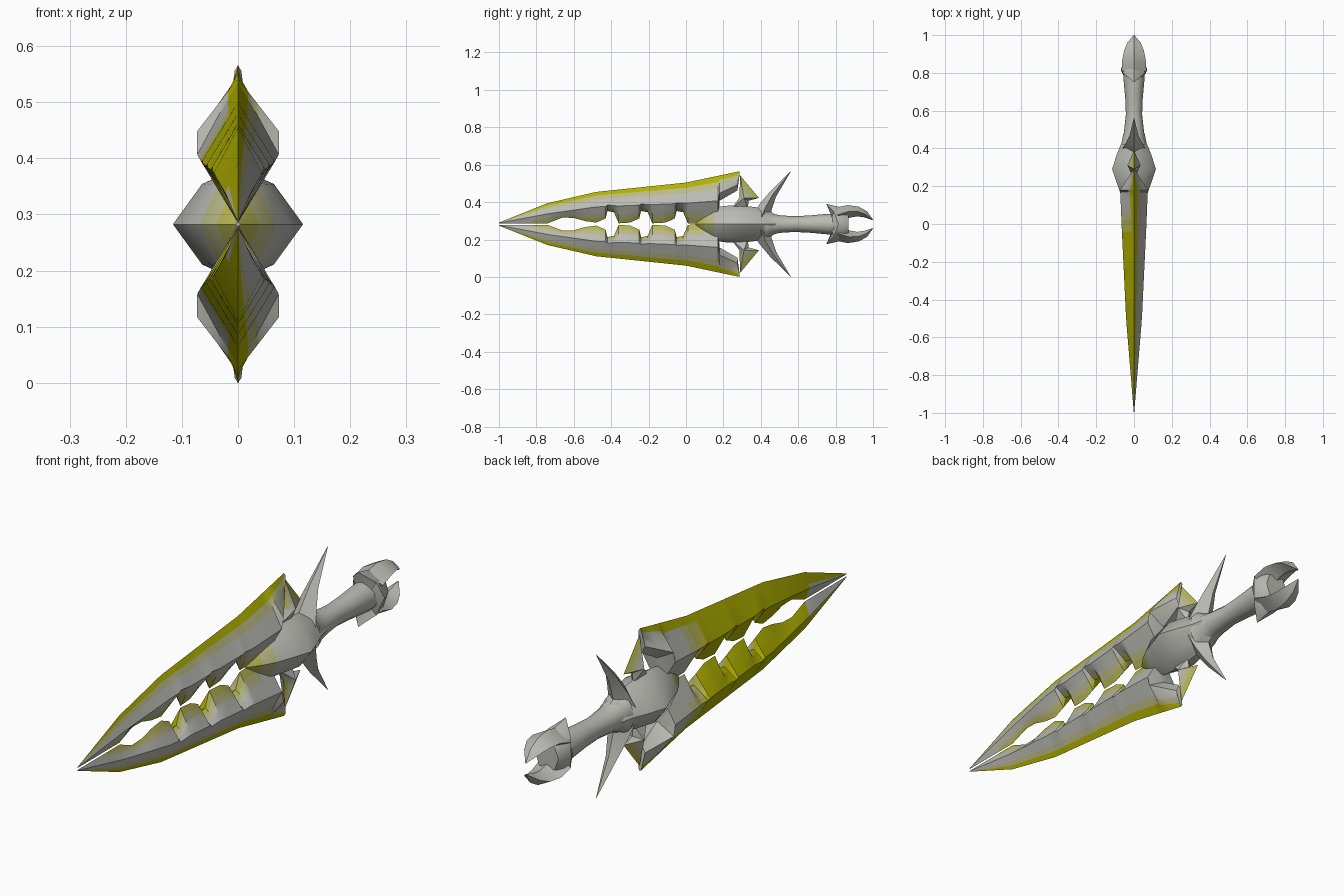
import bpy, bmesh
from math import cos, sin, pi, radians
from mathutils import Vector

old = bpy.data.objects.get("Cube")
if old:
    bpy.data.objects.remove(old, do_unlink=True)

MID = 0.2825  # height of the long axis


def material(name, rgb):
    m = bpy.data.materials.new(name)
    m.use_nodes = True
    m.diffuse_color = (*rgb, 1)
    m.node_tree.nodes["Principled BSDF"].inputs["Base Color"].default_value = (*rgb, 1)
    return m


# Steel to yellow in four steps
MATS = [material("steel grey", (0.50, 0.50, 0.46)),
        material("pale olive", (0.49, 0.49, 0.24)),
        material("olive yellow", (0.47, 0.47, 0.09)),
        material("deep yellow", (0.44, 0.44, 0.0))]


def lerp_table(table, y):
    for (a, va), (b, vb) in zip(table, table[1:]):
        if y <= b:
            return va + (vb - va) * max(0, (y - a) / (b - a))
    return table[-1][1]


def finish(name, bm, angle=35):
    bmesh.ops.remove_doubles(bm, verts=bm.verts, dist=0.0002)
    bmesh.ops.recalc_face_normals(bm, faces=bm.faces)
    me = bpy.data.meshes.new(name)
    bm.to_mesh(me)
    bm.free()
    for m in MATS:
        me.materials.append(m)
    ob = bpy.data.objects.new(name, me)
    bpy.context.collection.objects.link(ob)
    bpy.ops.object.select_all(action='DESELECT')
    ob.select_set(True)
    bpy.context.view_layer.objects.active = ob
    bpy.ops.object.shade_smooth_by_angle(angle=radians(angle))
    return ob


def loft(name, rings, shade=lambda j, c: 0, angle=35):
    """Skin closed rings of (x, y, height above axis); shade picks the colour."""
    bm = bmesh.new()
    vs = [[bm.verts.new((x, y, MID + h)) for x, y, h in r] for r in rings]
    n = len(vs[0])
    for a, b in zip(vs, vs[1:]):
        for j in range(n):
            k = (j + 1) % n
            f = bm.faces.new((a[j], a[k], b[k], b[j]))
            f.material_index = shade(j, f.calc_center_median())
    bm.faces.new(vs[0])
    bm.faces.new(vs[-1])
    return finish(name, bm, angle)


def sweep(name, spine, sign, angle=35):
    """Diamond section along (y, h, in-plane half width, x half width)."""
    rings = []
    for i, (y, h, w, x) in enumerate(spine):
        a, b = spine[max(i - 1, 0)], spine[min(i + 1, len(spine) - 1)]
        d = Vector((b[0] - a[0], b[1] - a[1])).normalized()
        ny, nh = -d.y * w, d.x * w
        rings.append([(px, y + ny * q, sign * (h + nh * q))
                      for px, q in ((0, 1), (x, 0), (0, -1), (-x, 0))])
    return loft(name, rings, angle=angle)


# Blade half tables: (y, distance from the axis)
OUTER = [(-1, .008), (-.74, .112), (-.48, .172), (0, .222), (.287, .2825)]
RIDGE = [(-1, .006), (-.74, .055), (-.48, .092), (0, .112), (.18, .125), (.287, .2)]
WIDTH = [(-1, .001), (-.5, .042), (0, .066), (.18, .073), (.287, .006)]
INNER = [(-1, .004), (-.74, .004), (-.66, .035), (-.6, .033), (-.54, .016)]
for hook in (-.42, -.24, -.05):
    INNER += [(hook - .06, .008), (hook - .01, .03), (hook, .07), (hook + .035, .063), (hook + .06, .004)]
INNER += [(.06, .002), (.17, .002), (.18, .125), (.275, .18), (.287, .27)]
ROWS = 4


def blade_shade(j, c):
    far = j >= 2 * ROWS
    row = 4 * ROWS - 1 - j if far else j  # 0 at cutting edge
    if far:
        if c.y < -.75:
            return 3 if row < 3 else 0
        if c.y < -.08 or row == 0:
            return 3
        fade = int((c.y + .08) / .05)
        return max(0, 3 - fade - (row > 4))
    if row < ROWS:
        return (3, 1, 0, 0)[row]
    if c.y > .12 or c.y < -.8:
        return 0
    return (0, 0, 1, 2)[row - ROWS]


def blade_half(name, sign):
    ys = sorted({y for t in (OUTER, RIDGE, INNER) for y, _ in t}
                | {-.9, -.82, -.13, -.04, .02, .1, .14, .23})
    rings = []
    for y in ys:
        o, i, w = (lerp_table(t, y) for t in (OUTER, INNER, WIDTH))
        r = min(max(lerp_table(RIDGE, y), i + .3 * (o - i)), o)
        corners = [(0, o), (w, r), (0, i), (-w, r)]
        ring = []
        for a, b in zip(corners, corners[1:] + corners[:1]):
            for k in range(ROWS):
                t = k / ROWS
                ring.append((a[0] + (b[0] - a[0]) * t, y, sign * (a[1] + (b[1] - a[1]) * t)))
        rings.append(ring)
    loft(name, rings, blade_shade, 30)


def barb(name, sign):
    """Ridged plate behind the blade wing, yellow toward its rim."""
    outline = [(.29, .26), (.39, .14), (.335, .125), (.33, .08), (.24, .08), (.285, .14)]
    cy, ch, thick = .31, .14, .035
    bm = bmesh.new()
    for side in (1, -1):
        levels = [[bm.verts.new((side * thick * t, y + (cy - y) * t, MID + sign * (h + (ch - h) * t)))
                   for y, h in outline] for t in (0, .3, .6, 1)]
        for lv, (a, b) in enumerate(zip(levels, levels[1:])):
            for j in range(len(outline)):
                k = (j + 1) % len(outline)
                f = bm.faces.new((a[j], a[k], b[k], b[j]))
                f.material_index = max(0, 2 - lv) if j in (0, 5) else 0
    finish(name, bm)


for label, s in (("upper", 1), ("lower", -1)):
    blade_half(label + "_blade", s)
    barb(label + "_barb", s)
    # Swept guard spike
    sweep(label + "_guard_spike", [(.40, .03, .05, .06), (.425, .09, .036, .045),
                                   (.465, .16, .021, .025), (.56, .2825, .001, .001)], s)
    # Curled pommel claw
    sweep(label + "_pommel_claw", [(.81, .05, .04, .066), (.87, .068, .034, .062), (.92, .067, .026, .052),
                                   (.96, .052, .018, .035), (1.0, .022, .001, .002)], s)

# Hub: bulging diamond behind the blade fork
hub = [(.05, .004, .004), (.10, .04, .05), (.15, .068, .09), (.22, .092, .098), (.29, .116, .10),
       (.36, .094, .092), (.43, .066, .082), (.48, .056, .05)]
loft("guard_hub",
     [[(x * a, y, h * b) for a, b in ((1, 0), (.55, .72), (0, 1), (-.55, .72),
                                      (-1, 0), (-.55, -.72), (0, -1), (.55, -.72))] for y, x, h in hub],
     lambda j, c: 2 if c.y < .08 else 1 if c.y < .13 else 0, 40)


def oval(y, x, h, n=12):
    return [(x * cos(2 * pi * i / n), y, h * sin(2 * pi * i / n)) for i in range(n)]


# Waisted grip
loft("grip", [oval(*s) for s in ((.42, .066, .085), (.455, .058, .058), (.50, .052, .047), (.58, .043, .042),
                                 (.66, .046, .046), (.76, .055, .055), (.84, .056, .056))], angle=60)

# Flared pommel collar: its rim sweeps forward at top and bottom
rim = []
for i in range(8):
    a = pi * i / 4
    lift = abs(sin(a))
    rim.append((.07 * cos(a), .815 - .065 * lift ** 3, .108 * sin(a) * (1 if i % 2 == 0 else .85)))
loft("pommel_collar", [oval(.78, .053, .053, 8), rim, oval(.835, .064, .088, 8), oval(.868, .05, .06, 8)], angle=40)
